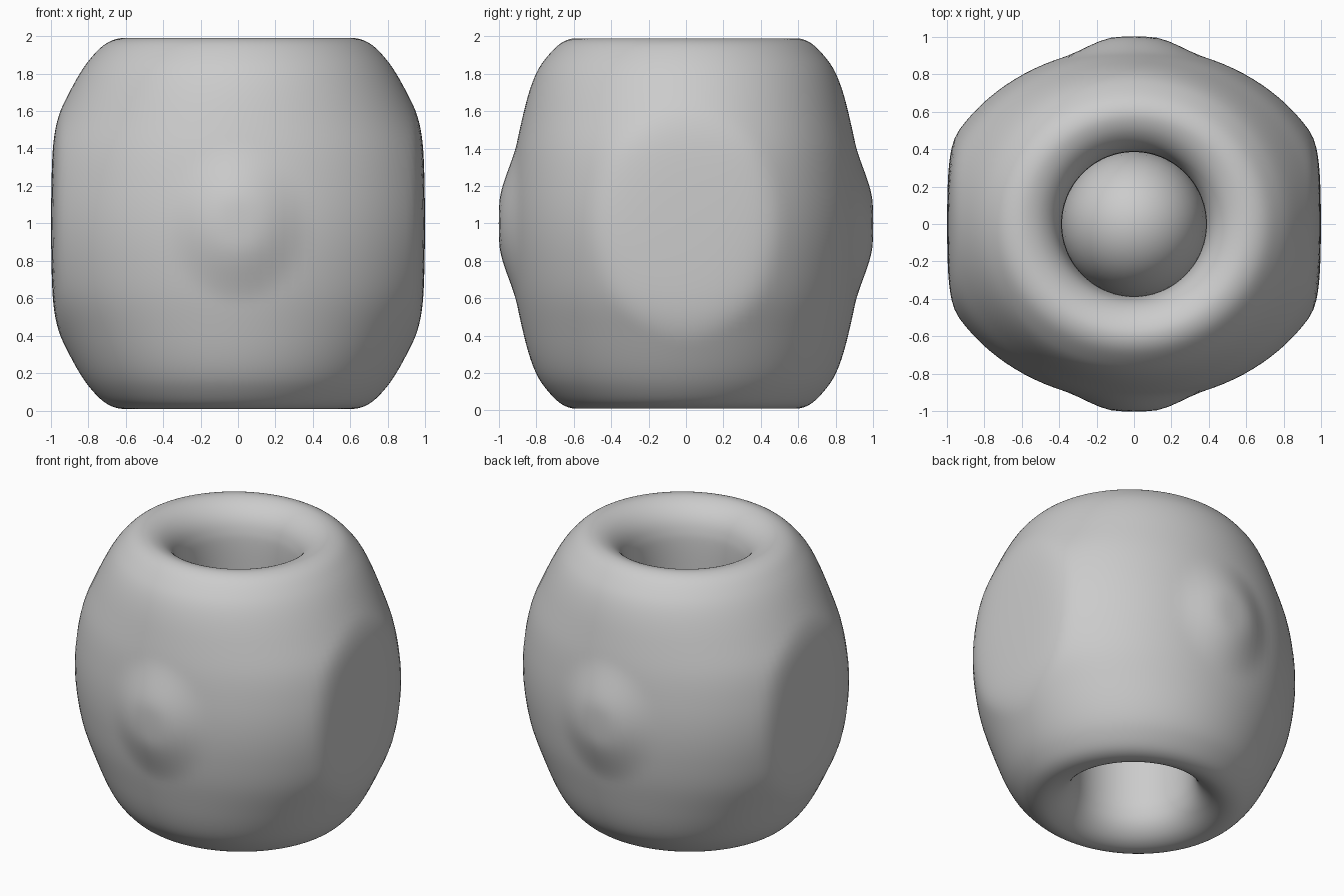
import bpy, bmesh, math
from mathutils import Vector
from mathutils.geometry import interpolate_bezier

cube = bpy.data.objects.get("Cube")
if cube:
    bpy.data.objects.remove(cube, do_unlink=True)

# One plain grey material
grey = bpy.data.materials.new("warm_grey")
grey.use_nodes = True
colour = (0.6, 0.6, 0.6, 1)
grey.diffuse_color = colour
grey.node_tree.nodes["Principled BSDF"].inputs["Base Color"].default_value = colour


def smooth_loop(points, steps=6):
    """Closed curve through the points, with tangents from their neighbours."""
    pts = [Vector((r, 0, h)) for r, h in points]
    n = len(pts)
    path = []
    for i in range(n):
        before, a, b, after = (pts[(i + k) % n] for k in (-1, 0, 1, 2))
        path += interpolate_bezier(a, a + (b - before) / 6, b - (after - a) / 6, b, steps + 1)[:-1]
    return path


def ramp(value, low, high):
    """Smooth step from 0 to 1."""
    t = min(max((value - low) / (high - low), 0), 1)
    return t * t * (3 - 2 * t)


def finish(bm, name):
    mesh = bpy.data.meshes.new(name)
    bmesh.ops.recalc_face_normals(bm, faces=bm.faces)
    bm.to_mesh(mesh)
    bm.free()
    obj = bpy.data.objects.new(name, mesh)
    bpy.context.collection.objects.link(obj)
    mesh.materials.append(grey)
    for face in mesh.polygons:
        face.use_smooth = True


# Half profile of the body: bore wall, rounded lip, shoulder, waist (radius, height from middle)
half = [(0.385, 0), (0.385, 0.4), (0.385, 0.7), (0.40, 0.82), (0.44, 0.905), (0.51, 0.965),
        (0.60, 0.99), (0.69, 0.968), (0.77, 0.90), (0.85, 0.79), (0.95, 0.6), (1.04, 0.4),
        (1.085, 0.2), (1.1, 0)]
profile = smooth_loop(half + [(r, -h) for r, h in half[-2:0:-1]])

# Body: turned ring
bm = bmesh.new()
segments = 112
rings = []
for s in range(segments):
    a = 2 * math.pi * s / segments
    rings.append([bm.verts.new((p.x * math.cos(a), p.x * math.sin(a), p.z)) for p in profile])
n = len(profile)
for s in range(segments):
    here, there = rings[s], rings[(s + 1) % segments]
    for i in range(n):
        j = (i + 1) % n
        bm.faces.new((here[i], there[i], there[j], here[j]))

# Narrow the body front to back, flatten its sides and swell a boss on front and back
side_start, side_depth = 0.93, 0.075
for v in bm.verts:
    r = math.hypot(v.co.x, v.co.y)
    v.co.y *= 1 - 0.045 * ramp(r, 0.42, 0.75) - 0.095 * ramp(r, 0.8, 1.12)
    over = abs(v.co.x) - side_start
    if over > 0:
        v.co.x = math.copysign(side_start + side_depth * (1 - math.exp(-over / side_depth)), v.co.x)
    d = math.hypot(v.co.x / 0.38, v.co.z / 0.44)
    if r > 0.7 and d < 1:
        v.co.y += math.copysign(0.054 * ramp(1 - d, 0, 0.75), v.co.y)
    v.co.z += 1
finish(bm, "bead_body")

# Plug inside the bore, blunt at both ends
bm = bmesh.new()
bmesh.ops.create_uvsphere(bm, u_segments=32, v_segments=20, radius=1)
for v in bm.verts:
    blunt = math.copysign(abs(v.co.z) ** 0.8, v.co.z)
    v.co = (v.co.x * 0.39, v.co.y * 0.39, blunt * 0.56 + 1)
finish(bm, "inner_plug")
